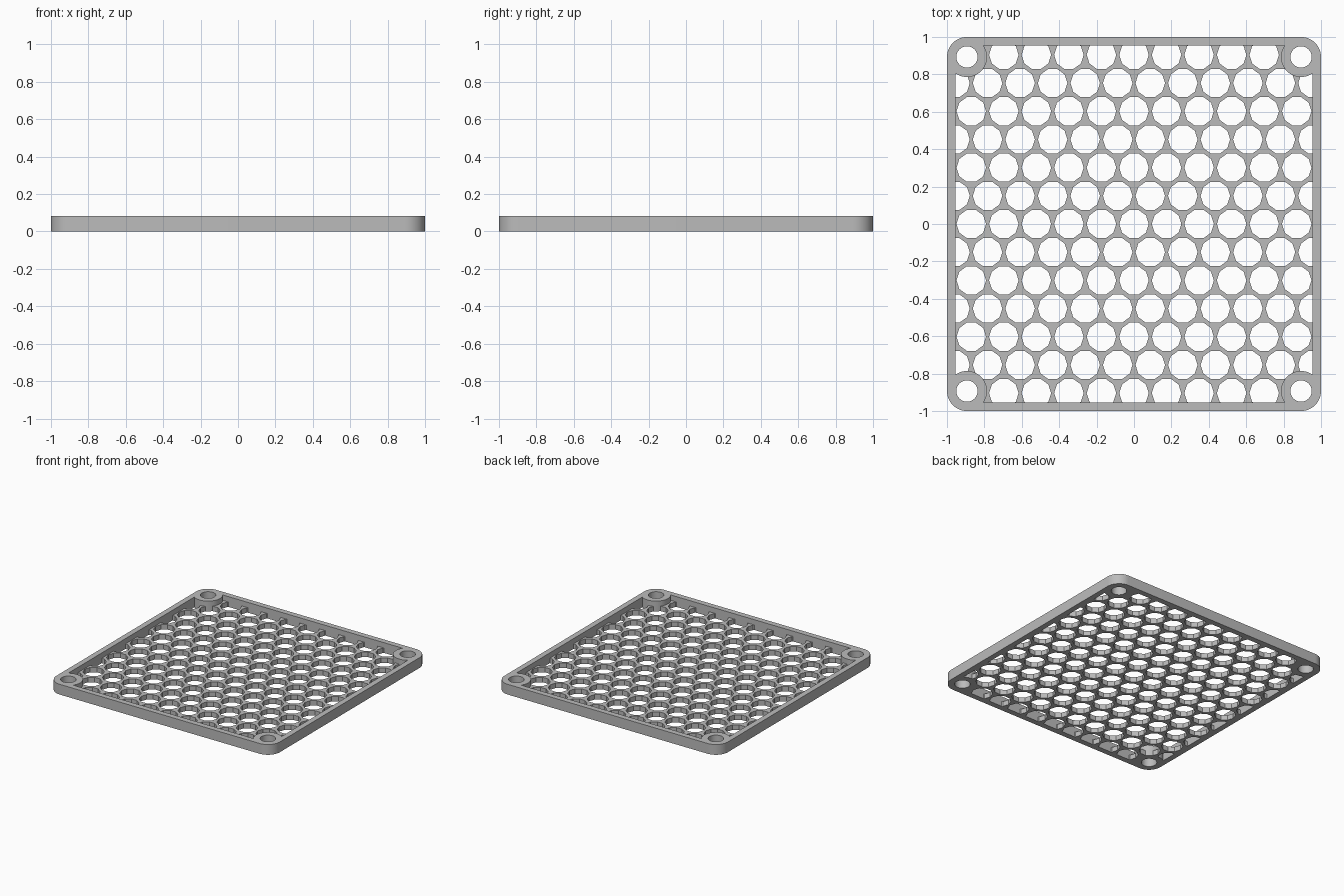
import bpy
import bmesh
from math import sin, cos, pi, radians, sqrt
from mathutils import Matrix

if "Cube" in bpy.data.objects:
    bpy.data.objects.remove(bpy.data.objects["Cube"])

HEIGHT = 0.083     # rim and corner bosses
PLATE = 0.04       # perforated plate
INNER = 0.955      # inner face of the rim
SCREW = 0.893      # screw centre
BOSS_R = 0.107
SCREW_R = 0.057
HOLE_R = 0.079
PITCH = 0.174
CORNERS = [(sx * SCREW, sy * SCREW) for sx in (-1, 1) for sy in (-1, 1)]

grey = bpy.data.materials.new("mid_grey")
grey.use_nodes = True
grey.diffuse_color = (0.5, 0.5, 0.5, 1)
grey.node_tree.nodes["Principled BSDF"].inputs["Base Color"].default_value = (0.5, 0.5, 0.5, 1)


def make(name, bm):
    bmesh.ops.recalc_face_normals(bm, faces=bm.faces)
    mesh = bpy.data.meshes.new(name)
    bm.to_mesh(mesh)
    bm.free()
    mesh.materials.append(grey)
    obj = bpy.data.objects.new(name, mesh)
    bpy.context.collection.objects.link(obj)
    return obj


def prism(bm, points, z0, z1):
    face = bm.faces.new([bm.verts.new((x, y, z0)) for x, y in points])
    top = bmesh.ops.extrude_face_region(bm, geom=[face], use_keep_orig=True)["geom"]
    verts = [v for v in top if isinstance(v, bmesh.types.BMVert)]
    bmesh.ops.translate(bm, verts=verts, vec=(0, 0, z1 - z0))


def circle(cx, cy, r, n):
    return [(cx + r * cos(2 * pi * i / n), cy + r * sin(2 * pi * i / n)) for i in range(n)]


def square(h):
    return [(-h, -h), (h, -h), (h, h), (-h, h)]


def solids(name, outlines, z0, z1):
    bm = bmesh.new()
    for pts in outlines:
        prism(bm, pts, z0, z1)
    return make(name, bm)


def boolean(obj, other, operation):
    mod = obj.modifiers.new("bool", "BOOLEAN")
    mod.operation = operation
    mod.solver = "EXACT"
    mod.object = other
    bpy.context.view_layer.objects.active = obj
    bpy.ops.object.modifier_apply(modifier=mod.name)
    bpy.data.objects.remove(other)


# Rounded outline of the frame, concentric with the screw holes
outline = []
for k, (sx, sy) in enumerate([(1, 1), (-1, 1), (-1, -1), (1, -1)]):
    for i in range(13):
        a = k * pi / 2 + i * pi / 24
        outline.append((sx * SCREW + BOSS_R * cos(a), sy * SCREW + BOSS_R * sin(a)))
frame = solids("grille_frame", [outline], 0, HEIGHT)

# Opening: a square with the round corner bosses left standing
opening = solids("opening_cutter", [square(INNER)], -0.1, 0.2)
boolean(opening, solids("boss_cutter", [circle(x, y, BOSS_R, 48) for x, y in CORNERS], -0.2, 0.3),
        "DIFFERENCE")
boolean(frame, opening, "DIFFERENCE")

# Plate with staggered rows of ten-sided holes
holes = []
for row in range(-6, 7):
    shift = PITCH / 2 if row % 2 else 0
    for col in range(-6, 6):
        x = col * PITCH + shift
        if abs(x) < 1:
            holes.append(circle(x, row * PITCH * sqrt(3) / 2, HOLE_R, 10))
plate = solids("hole_plate", [square(INNER + 0.006)], 0, PLATE)
boolean(plate, solids("hole_cutter", holes, -0.1, 0.2), "DIFFERENCE")
boolean(frame, plate, "UNION")

# Screw holes through the bosses
boolean(frame, solids("screw_cutter", [circle(x, y, SCREW_R, 32) for x, y in CORNERS], -0.1, 0.2),
        "DIFFERENCE")

bpy.ops.object.select_all(action="DESELECT")
frame.select_set(True)
bpy.context.view_layer.objects.active = frame
bpy.ops.object.shade_smooth_by_angle(angle=radians(30))
